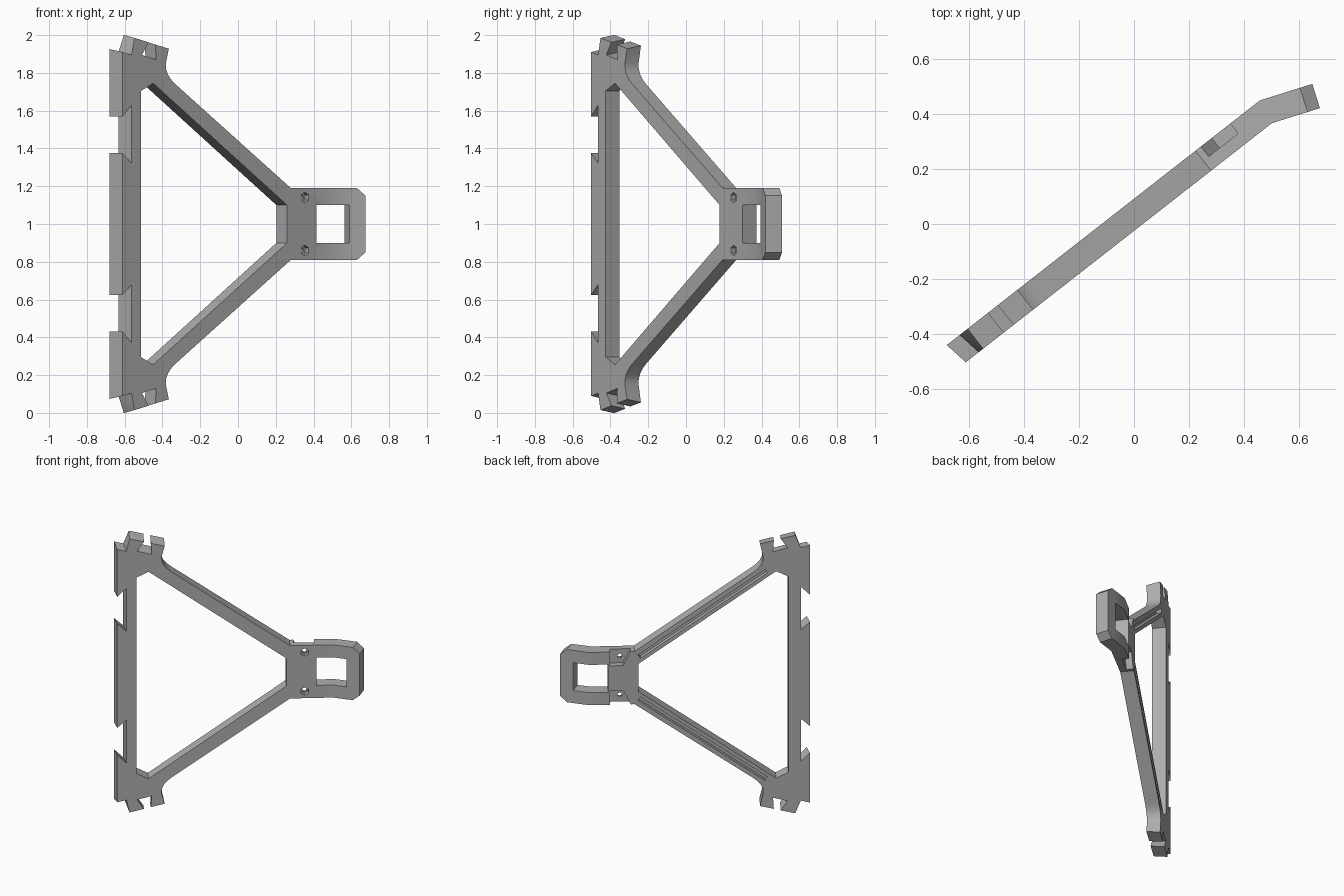
import bpy, bmesh, math
from mathutils import Vector, Matrix

cube = bpy.data.objects.get("Cube")
if cube:
    bpy.data.objects.remove(cube, do_unlink=True)

THICK = 0.092
TURN = math.radians(38)        # plate heading seen from above
BEND = math.radians(20.6)      # grip bends back toward the front
BEND_S = 0.635
MITRE = math.tan(BEND / 2)

grey = bpy.data.materials.new("grey plastic")
grey.use_nodes = True
grey.diffuse_color = (0.42, 0.42, 0.42, 1)
grey.node_tree.nodes["Principled BSDF"].inputs["Base Color"].default_value = (0.42, 0.42, 0.42, 1)


def flip(pts):
    """Mirror a profile about mid height, keeping it running on."""
    return [(s, 2 - z) for s, z in reversed(pts)]


def prism(name, pts, near, far, shift=lambda s, z: (0, 0)):
    """Extrude a side profile through the depth, with optional draft on the far side."""
    bm = bmesh.new()
    front = [bm.verts.new((s, near, z)) for s, z in pts]
    back = []
    for s, z in pts:
        ds, dz = shift(s, z)
        back.append(bm.verts.new((s + ds, far, z + dz)))
    bm.faces.new(front)
    bm.faces.new(back[::-1])
    n = len(pts)
    for i in range(n):
        j = (i + 1) % n
        bm.faces.new((front[i], front[j], back[j], back[i]))
    bmesh.ops.recalc_face_normals(bm, faces=bm.faces)
    mesh = bpy.data.meshes.new(name)
    bm.to_mesh(mesh)
    bm.free()
    obj = bpy.data.objects.new(name, mesh)
    bpy.context.collection.objects.link(obj)
    return obj


def cut(target, cutter):
    mod = target.modifiers.new("cut", 'BOOLEAN')
    mod.operation = 'DIFFERENCE'
    mod.solver = 'EXACT'
    mod.object = cutter
    bpy.context.view_layer.objects.active = target
    bpy.ops.object.modifier_apply(modifier=mod.name)
    bpy.data.objects.remove(cutter, do_unlink=True)


def draft(s, z):
    """Joint edges lean outward at the back, grip end stays square to the bend."""
    if s > 0.7:
        return 2 * MITRE * THICK, 0
    ds = -0.016 if s < -0.705 else 0
    dz = 0.016 if z > 1.86 else -0.016 if z < 0.14 else 0
    return ds, dz


# Outline: side dovetail, corner dovetail tabs, fillet, arm, grip
upper = [(-.775, 1.375), (-.715, 1.32), (-.715, 1.63), (-.775, 1.57),
         (-.775, 1.91), (-.715, 1.895), (-.695, 1.985), (-.60, 1.962),
         (-.645, 1.895), (-.55, 1.87), (-.555, 1.95), (-.465, 1.928),
         (-.485, 1.85), (-.483, 1.82), (-.47, 1.79), (-.45, 1.765), (-.42, 1.74),
         (.355, 1.19), (.771, 1.19), (.818, 1.15)]
bracket = prism("triangular_bracket", upper + flip(upper), 0, THICK, draft)

# Large triangular opening
opening = [(-.65, 1.705), (-.57, 1.745), (.33, 1.10)]
cut(bracket, prism("opening_cutter", opening + flip(opening), -.05, THICK + .05))

# Square grip window, far wall square to the bent part
window = [(.528, 1.10), (.729, 1.10)]
slope = 2 * MITRE
cut(bracket, prism("window_cutter",
                   [(s - (.05 * slope if s > .7 else 0), z) for s, z in window + flip(window)],
                   -.05, THICK + .05,
                   lambda s, z: (slope * (THICK + .1), 0) if s > .6 else (0, 0)))


def ring(s, z, r, sides):
    return [(s + r * math.cos(2 * math.pi * i / sides + math.pi / 2),
             z + r * math.sin(2 * math.pi * i / sides + math.pi / 2)) for i in range(sides)]


arm = Vector((-.83, .595)).normalized()
side = Vector((-arm.y, arm.x)) * 0.015
start, end = Vector((.325, 1.152)), Vector((-.505, 1.747))
groove = [tuple(p) for p in (start + side, end + side, end - side, start - side)]
pocket = [(.38, 1.25), (.38, 1.19), (.43, 1.09), (.515, 1.09), (.515, 1.25)]

for mirror in (False, True):
    def place(pts):
        return flip(pts) if mirror else pts
    # Back pocket, screw hole with hexagonal seat, arm groove
    cut(bracket, prism("pocket_cutter", place(pocket), THICK / 2, THICK + .05))
    cut(bracket, prism("screw_cutter", place(ring(.45, 1.14, .015, 16)), -.05, THICK + .05))
    cut(bracket, prism("seat_cutter", place(ring(.45, 1.14, .028, 6)), -.05, .03))
    cut(bracket, prism("groove_cutter", place(groove), THICK - .035, THICK + .05))

# Fold the grip along a mitre line, then turn the plate to its heading
bm = bmesh.new()
bm.from_mesh(bracket.data)
bmesh.ops.triangulate(bm, faces=bm.faces)
bmesh.ops.bisect_plane(bm, geom=bm.verts[:] + bm.edges[:] + bm.faces[:], dist=1e-5,
                       plane_co=(BEND_S, 0, 1), plane_no=Vector((1, -MITRE, 0)).normalized())
fold = Matrix.Rotation(-BEND, 3, 'Z')
turn = Matrix.Rotation(TURN, 3, 'Z')
pivot = Vector((BEND_S, 0, 0))
for v in bm.verts:
    if v.co.x > BEND_S + MITRE * v.co.y + 1e-5:
        rel = v.co - pivot
        rel.x -= 2 * MITRE * v.co.y
        v.co = pivot + fold @ rel
    v.co = turn @ v.co + Vector((0, -.025, 0))
bmesh.ops.recalc_face_normals(bm, faces=bm.faces)
bm.to_mesh(bracket.data)
bm.free()

bracket.data.materials.clear()
bracket.data.materials.append(grey)
bpy.ops.object.select_all(action='DESELECT')
bracket.select_set(True)
bpy.context.view_layer.objects.active = bracket
bpy.ops.object.shade_smooth_by_angle(angle=math.radians(30))
